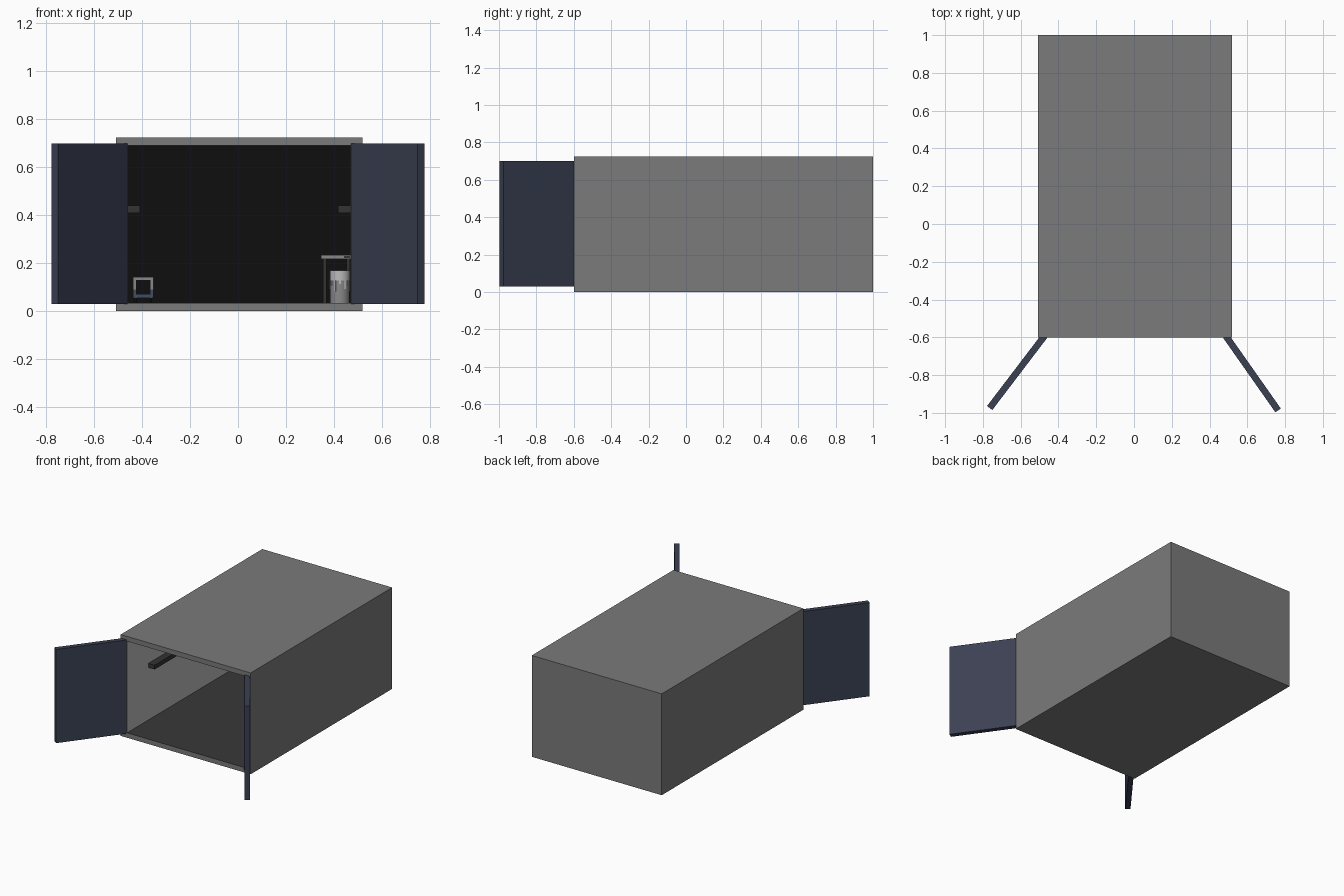
import bpy, bmesh, math
from mathutils import Matrix, Vector

if "Cube" in bpy.data.objects:
    bpy.data.objects.remove(bpy.data.objects["Cube"])


def mat(name, r, g, b):
    m = bpy.data.materials.new(name)
    m.diffuse_color = (r, g, b, 1)
    m.use_nodes = True
    m.node_tree.nodes["Principled BSDF"].inputs["Base Color"].default_value = m.diffuse_color
    return m


GREY = mat("wall grey", .196, .196, .196)
NAVY = mat("door navy", .044, .052, .086)
DARK = mat("dark metal", .033, .033, .033)
BLACK = mat("black", .0045, .0045, .0045)
PALE = mat("pale paint", .5, .5, .5)
MID = mat("bucket grey", .25, .25, .25)
BLUE = mat("slate blue", .05, .075, .12)
FLOOR = mat("floor grey", .039, .039, .039)


def finish(name, bm, *mats):
    me = bpy.data.meshes.new(name)
    bm.to_mesh(me)
    bm.free()
    for m in mats:
        me.materials.append(m)
    ob = bpy.data.objects.new(name, me)
    bpy.context.collection.objects.link(ob)
    return ob


def add_box(bm, x0, x1, y0, y1, z0, z1):
    size = Matrix.Diagonal((x1 - x0, y1 - y0, z1 - z0, 1))
    pos = Matrix.Translation(((x0 + x1) / 2, (y0 + y1) / 2, (z0 + z1) / 2))
    return bmesh.ops.create_cube(bm, size=1, matrix=pos @ size)["verts"]


def box(name, m, *d):
    bm = bmesh.new()
    add_box(bm, *d)
    return finish(name, bm, m)


def open_box(bm, *d):
    add_box(bm, *d)
    bm.normal_update()
    front = [f for f in bm.faces if f.normal.y < -.9]
    bmesh.ops.delete(bm, geom=front, context='FACES_ONLY')


# Container: outer shell and front frame ring
X0, X1, Z0, Z1 = -.508, .52, 0, .725
A0, A1, B0, B1 = -.458, .47, .035, .69
bm = bmesh.new()
open_box(bm, X0, X1, -.6, 1, Z0, Z1)
outer = [bm.verts.new((x, -.6, z)) for x, z in ((X0, Z0), (X1, Z0), (X1, Z1), (X0, Z1))]
inner = [bm.verts.new((x, -.6, z)) for x, z in ((A0, B0), (A1, B0), (A1, B1), (A0, B1))]
for i in range(4):
    j = (i + 1) % 4
    bm.faces.new((outer[i], outer[j], inner[j], inner[i]))
finish("container", bm, GREY)

# Lining: pale walls and ceiling, dark floor, black back wall
bm = bmesh.new()
open_box(bm, A0, A1, -.6, .96, B0, B1)
bmesh.ops.reverse_faces(bm, faces=bm.faces[:])
bm.normal_update()
for f in bm.faces:
    f.material_index = 1 if f.normal.z > .9 else 2 if f.normal.y < -.9 else 0
finish("lining", bm, PALE, FLOOR, BLACK)

# Open doors, hinged on the frame corners
for name, hinge, tip in (("left_door", (-.474, -.593), (-.764, -.974)),
                         ("right_door", (.486, -.593), (.763, -.987))):
    h, t = Vector(hinge), Vector(tip)
    d = t - h
    ob = box(name, NAVY, 0, d.length, -.0175, .0175, .03, .70)
    ob.location = (h.x, h.y, 0)
    ob.rotation_euler.z = math.atan2(d.y, d.x)

# Side rails along the walls
box("left_rail", DARK, A0, -.408, -.36, .9, .41, .44)
box("right_rail", DARK, .417, A1, -.36, .9, .41, .44)

# Table against the right wall
TY0, TY1 = -.36, .0
box("table_top", MID, .347, A1, TY0, TY1, .218, .235)
bm = bmesh.new()
for x in (.355, .452):
    for y in (TY0 + .01, TY1 - .025):
        add_box(bm, x, x + .015, y, y + .015, B0, .218)
finish("table_legs", bm, DARK)
box("table_tray", DARK, .442, .467, TY0 - .003, TY0 + .03, .222, .231)


# Paint bucket: grey body with pale band and drips
def cylinder(name, m, r, z0, z1):
    bm = bmesh.new()
    bmesh.ops.create_cone(bm, cap_ends=True, segments=24, radius1=r, radius2=r, depth=z1 - z0,
                          matrix=Matrix.Translation((.425, -.465, (z0 + z1) / 2)))
    ob = finish(name, bm, m)
    for p in ob.data.polygons:
        p.use_smooth = abs(p.normal.z) < .5
    return ob


cylinder("bucket", MID, .041, B0, .168)
cylinder("bucket_paint", PALE, .0425, .128, .17)
bm = bmesh.new()
for i in range(12):
    a = i * math.tau / 12
    vs = add_box(bm, -.004, .004, -.043, -.04, .128 - (.015, .035, .022, .045)[i % 4], .13)
    bmesh.ops.transform(bm, verts=vs, matrix=Matrix.Translation((.425, -.465, 0)) @ Matrix.Rotation(a, 4, 'Z'))
finish("paint_drips", bm, PALE)

# Small seat at the left: pale frame, black panel, blue base
SY0, SY1 = .70, .78
bm = bmesh.new()
add_box(bm, -.437, -.353, SY0, SY1, .130, .143)
for x in (-.437, -.365):
    add_box(bm, x, x + .012, SY0, SY1, .09, .130)
finish("seat_frame", bm, MID)
box("seat_panel", BLACK, -.425, -.365, SY0 + .002, SY1, .07, .130)
bm = bmesh.new()
for x in (-.437, -.365):
    add_box(bm, x, x + .012, SY0, SY1, .055, .09)
add_box(bm, -.425, -.365, SY0, SY1, .055, .07)
finish("seat_base", bm, BLUE)
bm = bmesh.new()
for x in (-.432, -.368):
    for y in (SY0 + .005, SY1 - .015):
        add_box(bm, x, x + .01, y, y + .01, B0, .055)
finish("seat_legs", bm, BLACK)
